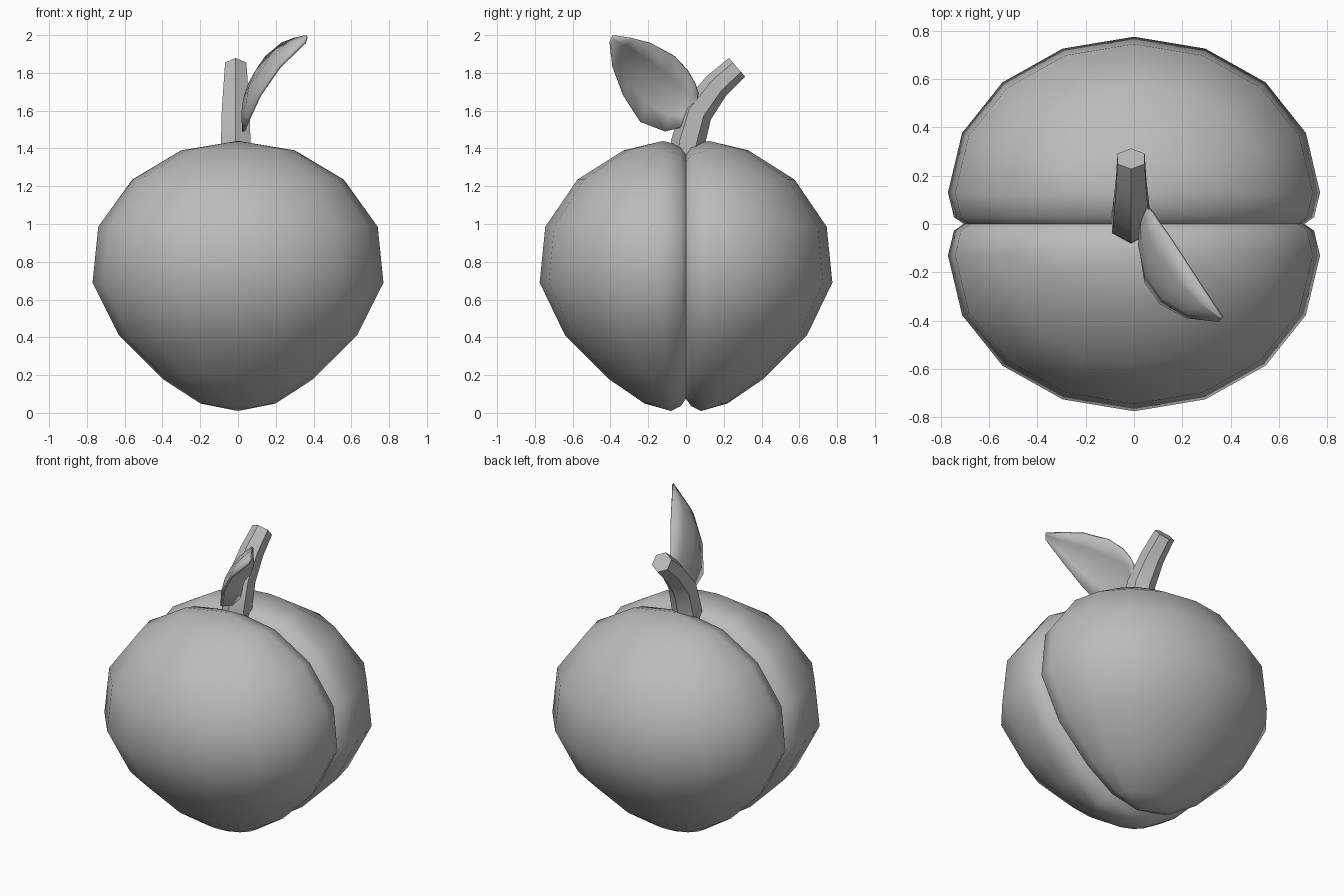
import bpy, bmesh, math
from mathutils import Vector

if "Cube" in bpy.data.objects:
    bpy.data.objects.remove(bpy.data.objects["Cube"])

grey = bpy.data.materials.new("plain grey")
grey.diffuse_color = (0.5, 0.5, 0.5, 1)
grey.use_nodes = True
grey.node_tree.nodes["Principled BSDF"].inputs["Base Color"].default_value = grey.diffuse_color


def make(name, rows, closed=False, caps=False, angle=60):
    """Skin a list of equal-length point rows into a smooth object."""
    bm = bmesh.new()
    vs = [[bm.verts.new(p) for p in row] for row in rows]
    n = len(rows[0])
    for a, b in zip(vs, vs[1:]):
        for i in range(n if closed else n - 1):
            j = (i + 1) % n
            bm.faces.new((a[i], a[j], b[j], b[i]))
    if caps:
        bm.faces.new(vs[0])
        bm.faces.new(vs[-1])
    bmesh.ops.remove_doubles(bm, verts=bm.verts, dist=0.0005)
    bmesh.ops.recalc_face_normals(bm, faces=bm.faces)
    mesh = bpy.data.meshes.new(name)
    bm.to_mesh(mesh)
    bm.free()
    obj = bpy.data.objects.new(name, mesh)
    bpy.context.collection.objects.link(obj)
    mesh.materials.append(grey)
    bpy.ops.object.select_all(action='DESELECT')
    obj.select_set(True)
    bpy.context.view_layer.objects.active = obj
    bpy.ops.object.shade_smooth_by_angle(angle=math.radians(angle))
    return obj


# Fruit body: rings of (x radius, y radius, lobe ridge y, z), two lobes with a seam
profile = [(0, .08, .08, .01), (.2, .22, .09, .05), (.4, .41, .1, .18),
           (.63, .64, .12, .41), (.77, .775, .13, .69), (.74, .745, .13, .985),
           (.56, .575, .12, 1.235), (.30, .33, .12, 1.39), (0, .12, .12, 1.44)]
rings = []
for rx, ry, ridge, z in profile:
    out = Vector((rx, 0, z - .72)).normalized()
    quarter = []
    for y, inset in ((0, .065), (.028, .025)):
        quarter.append(Vector((rx, y, z)) - out * inset)
    for k in range(5):
        a = k * math.pi / 8
        quarter.append(Vector((rx * math.cos(a), ridge + (ry - ridge) * math.sin(a), z)))
    half = quarter + [Vector((-p.x, p.y, p.z)) for p in quarter[-2::-1]]
    rings.append(half + [Vector((p.x, -p.y, p.z)) for p in half[-2:0:-1]])
make("fruit_body", rings, closed=True, angle=75)

# Stem: six-sided tube bending backward, (y, z, radius, tilt)
stem = []
for y, z, r, tilt in ((.0, 1.30, .092, 5), (.01, 1.43, .09, 10), (.055, 1.59, .085, 25),
                      (.16, 1.73, .073, 45), (.27, 1.83, .065, 49)):
    t = math.radians(tilt)
    ring = []
    for k in range(6):
        a = k * math.pi / 3
        u = r * math.cos(a)
        ring.append((-.012 + r * math.sin(a), y + u * math.cos(t), z - u * math.sin(t)))
    stem.append(ring)
make("stem", stem, closed=True, caps=True, angle=50)

# Leaf: lower and upper edges joined by a cupped cross-section
lower = [(.055, .06, 1.66), (.03, -.03, 1.51), (.03, -.11, 1.49), (.05, -.24, 1.54),
         (.115, -.33, 1.68), (.22, -.385, 1.83), (.355, -.40, 1.96)]
upper = [(.06, .065, 1.69), (.075, .05, 1.74), (.10, .01, 1.81), (.15, -.06, 1.885),
         (.235, -.19, 1.955), (.30, -.29, 1.98), (.365, -.385, 1.995)]
bulge = Vector((-.88, -.31, .37))
rows = []
for i, (lo, hi) in enumerate(zip(lower, upper)):
    lo, hi = Vector(lo), Vector(hi)
    depth = .04 * math.sin(math.pi * i / 6)
    rows.append([lo.lerp(hi, s) + bulge * depth * 4 * s * (1 - s)
                 for s in (0, .25, .5, .75, 1)])
leaf = make("leaf", rows)
thick = leaf.modifiers.new("thickness", 'SOLIDIFY')
thick.thickness = .015
thick.offset = 0
